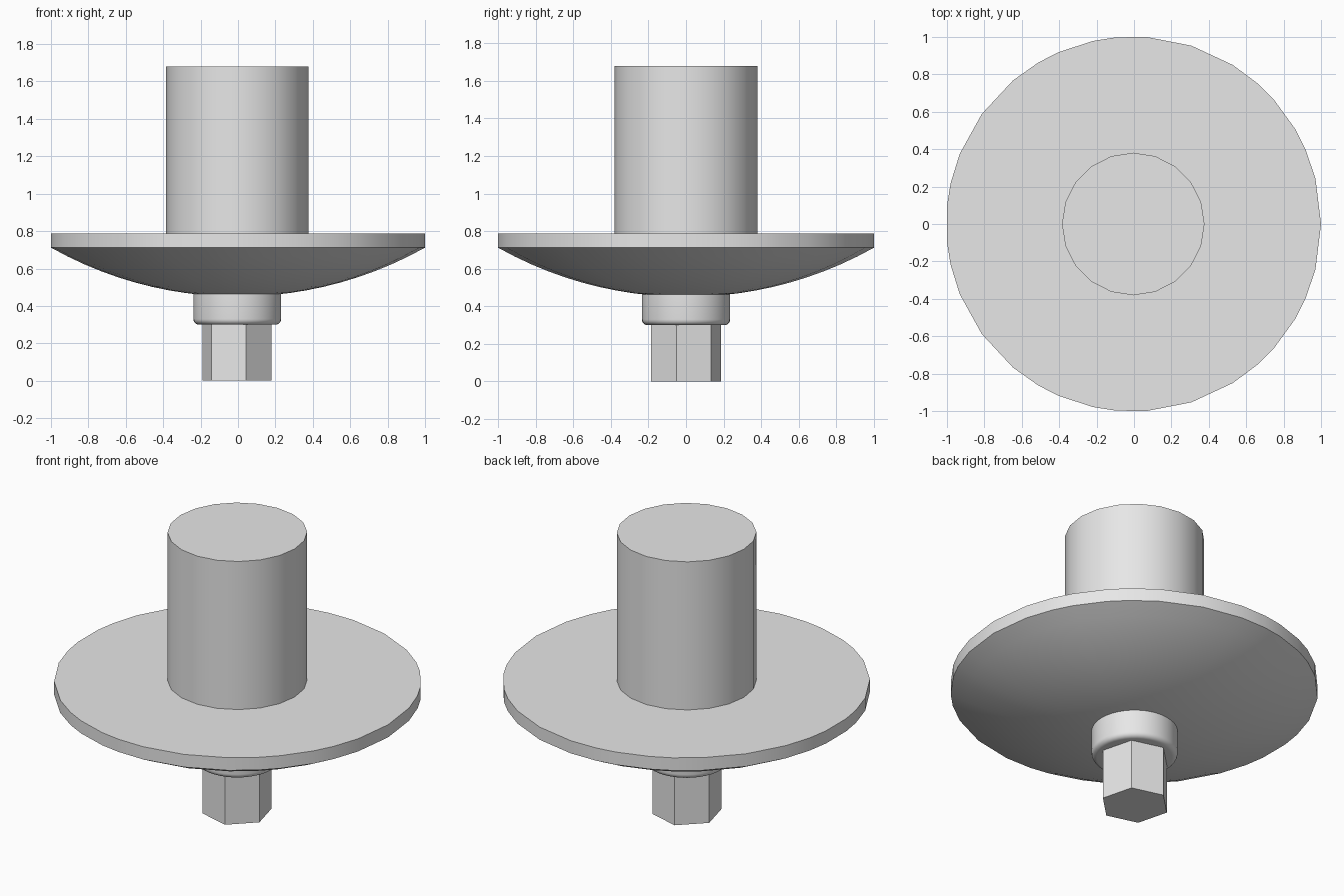
import bpy, bmesh, math

if "Cube" in bpy.data.objects:
    bpy.data.objects.remove(bpy.data.objects["Cube"])

grey = bpy.data.materials.new("plain grey")
grey.diffuse_color = (0.8, 0.8, 0.8, 1)
grey.use_nodes = True
grey.node_tree.nodes["Principled BSDF"].inputs["Base Color"].default_value = grey.diffuse_color


def lathe(name, profile, angles, cx, smooth=True):
    """Spin (radius, z) points, listed bottom to top, through the given angles; cap both ends."""
    bm = bmesh.new()
    rings = [[bm.verts.new((cx + r * math.cos(a), r * math.sin(a), z)) for a in angles]
             for r, z in profile]
    n = len(angles)
    for low, high in zip(rings, rings[1:]):
        for i in range(n):
            j = (i + 1) % n
            bm.faces.new((low[i], low[j], high[j], high[i]))
    bm.faces.new(rings[0][::-1])
    bm.faces.new(rings[-1])
    mesh = bpy.data.meshes.new(name)
    bm.to_mesh(mesh)
    bm.free()
    mesh.materials.append(grey)
    obj = bpy.data.objects.new(name, mesh)
    bpy.context.collection.objects.link(obj)
    if smooth:
        bpy.ops.object.select_all(action='DESELECT')
        obj.select_set(True)
        bpy.context.view_layer.objects.active = obj
        bpy.ops.object.shade_smooth_by_angle(angle=math.radians(30))
    return obj


def even(n, start=0):
    return [math.radians(start + 360 * i / n) for i in range(n)]


# Dished disc: five wide corners with finer steps between them
disc_angles = [math.radians(72 * k + 36 + d)
               for k in range(5) for d in (-36, -22, -12.5, -5.5, 5.5, 12.5, 22)]
R, BALL, BOTTOM = 1.0023, 2.05, 0.45
dish = [(r, BOTTOM + BALL - math.sqrt(BALL ** 2 - r ** 2))
        for r in [0.1 + (R - 0.1) * i / 10 for i in range(11)]]
lathe("disc", dish + [(R, 0.788)], disc_angles, -0.0023)

# Upper shaft
lathe("shaft", [(0.381, 0.78), (0.381, 1.68)], even(20), -0.004)

# Collar with a rounded lower edge
B = 0.03
round_edge = [(0.235 - B + B * math.sin(t), 0.30 + B - B * math.cos(t))
              for t in [math.pi / 2 * i / 5 for i in range(6)]]
lathe("collar", round_edge + [(0.235, 0.465)], even(40), -0.004)

# Hexagonal drive end
lathe("hex_end", [(0.1915, 0.0), (0.1915, 0.31)], even(6, -15.5), -0.006, smooth=False)
